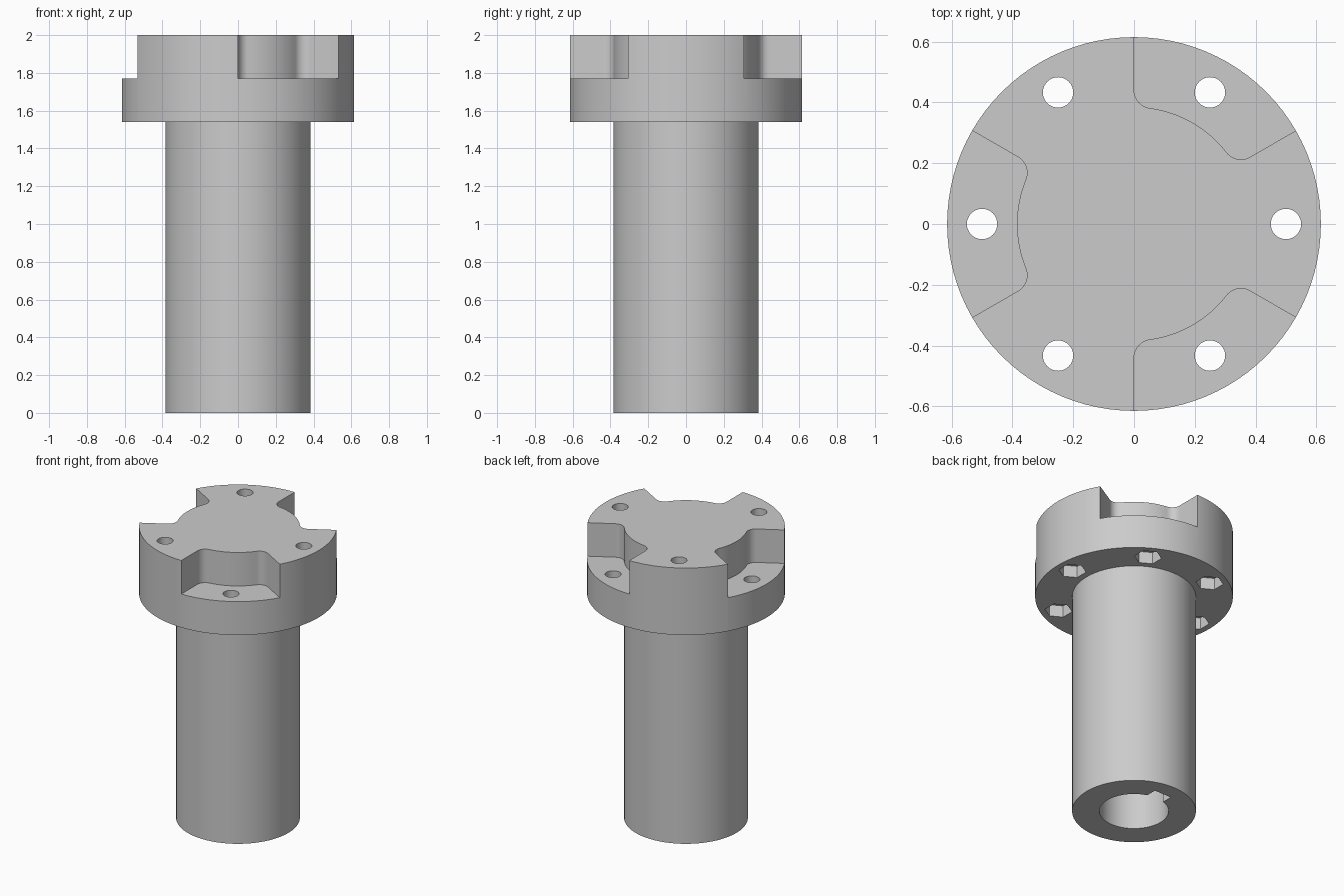
import bpy, bmesh
from math import sin, cos, asin, pi, radians

if "Cube" in bpy.data.objects:
    bpy.data.objects.remove(bpy.data.objects["Cube"], do_unlink=True)

SHAFT_R, FLANGE_R, BORE_R = 0.385, 0.615, 0.215
FLANGE_Z, NOTCH_Z, TOP_Z = 1.54, 1.77, 2.0
BOLT_CIRCLE, HOLE_R, HEX_R, HEX_DEPTH = 0.5, 0.05, 0.086, 0.08
KEY_HALF, KEY_Y = 0.065, 0.28
FILLET = 0.06

steel = bpy.data.materials.new("steel_grey")
steel.use_nodes = True
grey = (0.6, 0.6, 0.6, 1)
steel.diffuse_color = grey
steel.node_tree.nodes["Principled BSDF"].inputs["Base Color"].default_value = grey


def arc(r, start, end, n, cx=0, cy=0):
    """Points along an arc, both ends included."""
    angles = [start + (end - start) * i / n for i in range(n + 1)]
    return [(cx + r * cos(a), cy + r * sin(a)) for a in angles]


def circle(r, n, cx=0, cy=0, turn=0):
    return arc(r, turn, turn + 2 * pi, n, cx, cy)[:-1]


def turned(points, a):
    return [(x * cos(a) - y * sin(a), x * sin(a) + y * cos(a)) for x, y in points]


def loft(name, sections):
    """Closed solid through (outline, height) sections."""
    bm = bmesh.new()
    rings = [[bm.verts.new((x, y, z)) for x, y in pts] for pts, z in sections]
    for low, high in zip(rings, rings[1:]):
        n = len(low)
        for i in range(n):
            j = (i + 1) % n
            bm.faces.new((low[i], low[j], high[j], high[i]))
    bm.faces.new(rings[0])
    bm.faces.new(rings[-1])
    bmesh.ops.recalc_face_normals(bm, faces=bm.faces)
    mesh = bpy.data.meshes.new(name)
    bm.to_mesh(mesh)
    bm.free()
    mesh.materials.append(steel)
    obj = bpy.data.objects.new(name, mesh)
    bpy.context.collection.objects.link(obj)
    return obj


# Shaft with its flange
thin, wide = circle(SHAFT_R, 96), circle(FLANGE_R, 96)
hub = loft("flanged_shaft", [(thin, 0), (thin, FLANGE_Z), (wide, FLANGE_Z), (wide, TOP_Z)])

cutters = []

# Blind bore with keyway on the back
gap = asin(KEY_HALF / BORE_R)
bore = arc(BORE_R, pi / 2 + gap, 2.5 * pi - gap, 64)
bore += [(KEY_HALF, KEY_Y), (-KEY_HALF, KEY_Y)]
cutters.append(loft("bore_cutter", [(bore, -0.1), (bore, FLANGE_Z)]))

# Three notches with filleted inner corners
centre_r = SHAFT_R + FILLET
a = radians(30) - asin(FILLET / centre_r)
half = [(0.9 * cos(radians(30)), 0.9 * sin(radians(30)))]
half += arc(FILLET, radians(120), a + pi, 10, centre_r * cos(a), centre_r * sin(a))
half += arc(SHAFT_R, a, 0, 10)[1:]
notch = half + [(x, -y) for x, y in reversed(half[:-1])]
for k in range(3):
    pts = turned(notch, radians(60 + 120 * k))
    cutters.append(loft("notch_cutter", [(pts, NOTCH_Z), (pts, TOP_Z + 0.1)]))

# Six bolt holes with hexagonal pockets underneath
for k in range(6):
    b = k * pi / 3
    x, y = BOLT_CIRCLE * cos(b), BOLT_CIRCLE * sin(b)
    hole = circle(HOLE_R, 32, x, y)
    pocket = circle(HEX_R, 6, x, y, pi / 6)
    cutters.append(loft("hole_cutter", [(hole, FLANGE_Z - 0.1), (hole, TOP_Z + 0.1)]))
    cutters.append(loft("pocket_cutter", [(pocket, FLANGE_Z - 0.05), (pocket, FLANGE_Z + HEX_DEPTH)]))

# Cut everything, then bake the result
for cutter in cutters:
    cutter.hide_render = True
    mod = hub.modifiers.new(cutter.name, "BOOLEAN")
    mod.operation = "DIFFERENCE"
    mod.solver = "EXACT"
    mod.object = cutter
bpy.context.view_layer.update()
baked = bpy.data.meshes.new_from_object(hub.evaluated_get(bpy.context.evaluated_depsgraph_get()))
hub.modifiers.clear()
hub.data = baked
hub.data.materials.clear()
hub.data.materials.append(steel)
hub.data.polygons.foreach_set("material_index", [0] * len(hub.data.polygons))
for cutter in cutters:
    bpy.data.objects.remove(cutter, do_unlink=True)

# Smooth round walls, sharp edges
bpy.ops.object.select_all(action="DESELECT")
hub.select_set(True)
bpy.context.view_layer.objects.active = hub
bpy.ops.object.shade_smooth_by_angle(angle=radians(30))
